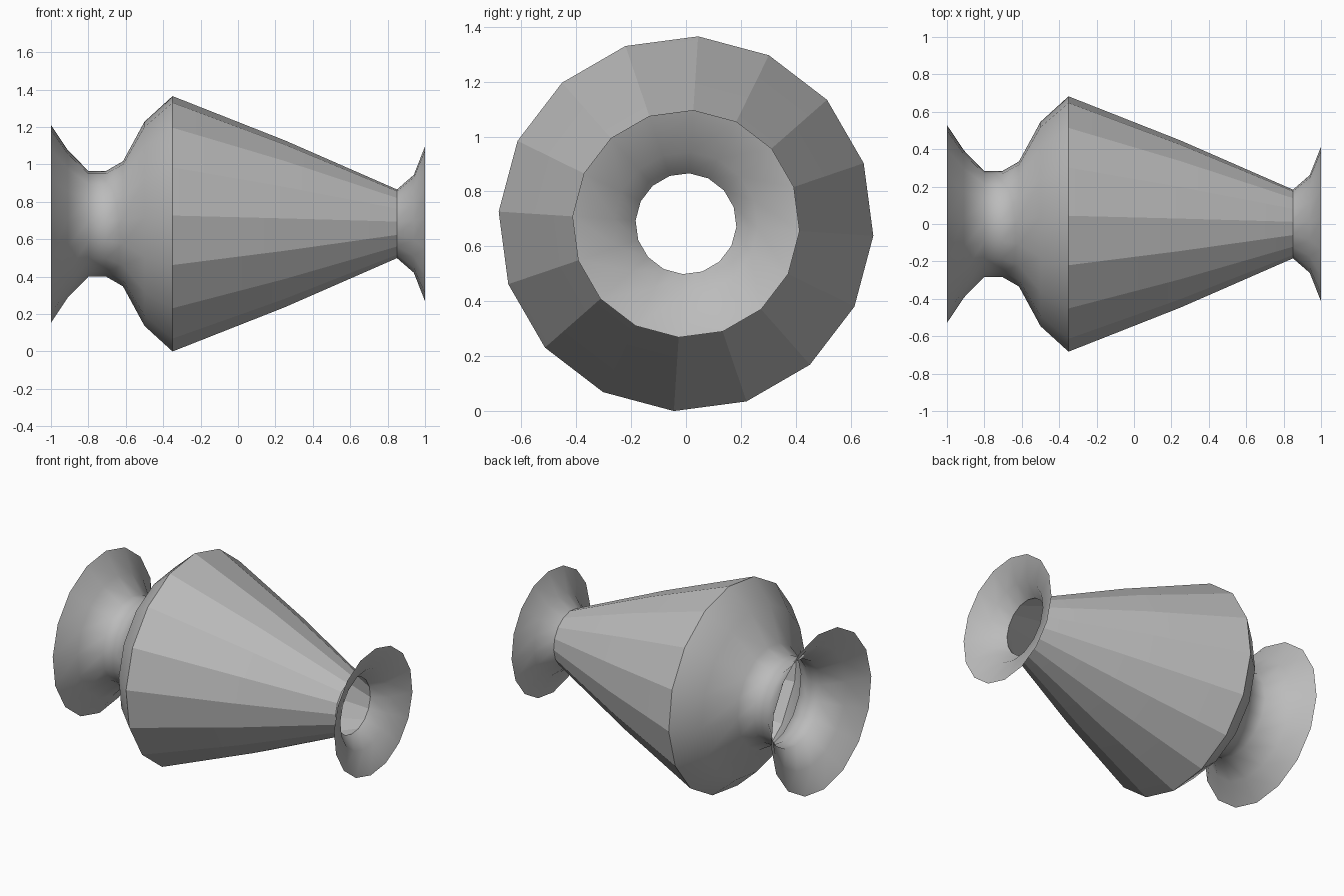
import bpy, bmesh, math

if "Cube" in bpy.data.objects:
    bpy.data.objects.remove(bpy.data.objects["Cube"])

SIDES = 16
OFFSET = math.radians(3.7)
AXIS_Z = 0.684 * math.cos(OFFSET)

# Profile along x: (x, radius)
PROFILE = [(-1.0, 0.53), (-0.91, 0.395), (-0.8, 0.283), (-0.705, 0.283),
           (-0.615, 0.335), (-0.5, 0.547), (-0.35, 0.684), (0.25, 0.447),
           (0.85, 0.184), (0.94, 0.262), (1.0, 0.415)]
CREASED = {6, 8}          # rings with a hard crease
FACETED = {6, 7}          # bands of the cone with hard lengthwise edges

# Open-ended turned shell
bm = bmesh.new()
rings = []
for x, r in PROFILE:
    angles = [OFFSET + 2 * math.pi * i / SIDES for i in range(SIDES)]
    rings.append([bm.verts.new((x, r * math.sin(a), AXIS_Z + r * math.cos(a)))
                  for a in angles])
for k in range(len(rings) - 1):
    for i in range(SIDES):
        j = (i + 1) % SIDES
        f = bm.faces.new((rings[k][i], rings[k + 1][i],
                          rings[k + 1][j], rings[k][j]))
        f.smooth = True
bmesh.ops.recalc_face_normals(bm, faces=bm.faces)
bm.normal_update()
# Make the normals point away from the axis
bm.faces.ensure_lookup_table()
test = bm.faces[0]
c = test.calc_center_median()
if test.normal.y * c.y + test.normal.z * (c.z - AXIS_Z) < 0:
    bmesh.ops.reverse_faces(bm, faces=bm.faces)

# Hard edges on the shoulder, the narrow neck and along the cone
for k in range(len(rings)):
    for i in range(SIDES):
        if k in CREASED:
            bm.edges.get((rings[k][i], rings[k][(i + 1) % SIDES])).smooth = False
        if k in FACETED:
            bm.edges.get((rings[k][i], rings[k + 1][i])).smooth = False

mesh = bpy.data.meshes.new("flared_tube")
bm.to_mesh(mesh)
bm.free()

grey = bpy.data.materials.new("mid_grey")
grey.diffuse_color = (0.5, 0.5, 0.5, 1)
grey.use_nodes = True
grey.node_tree.nodes["Principled BSDF"].inputs["Base Color"].default_value = grey.diffuse_color
mesh.materials.append(grey)
tube = bpy.data.objects.new("flared_tube", mesh)
bpy.context.collection.objects.link(tube)
